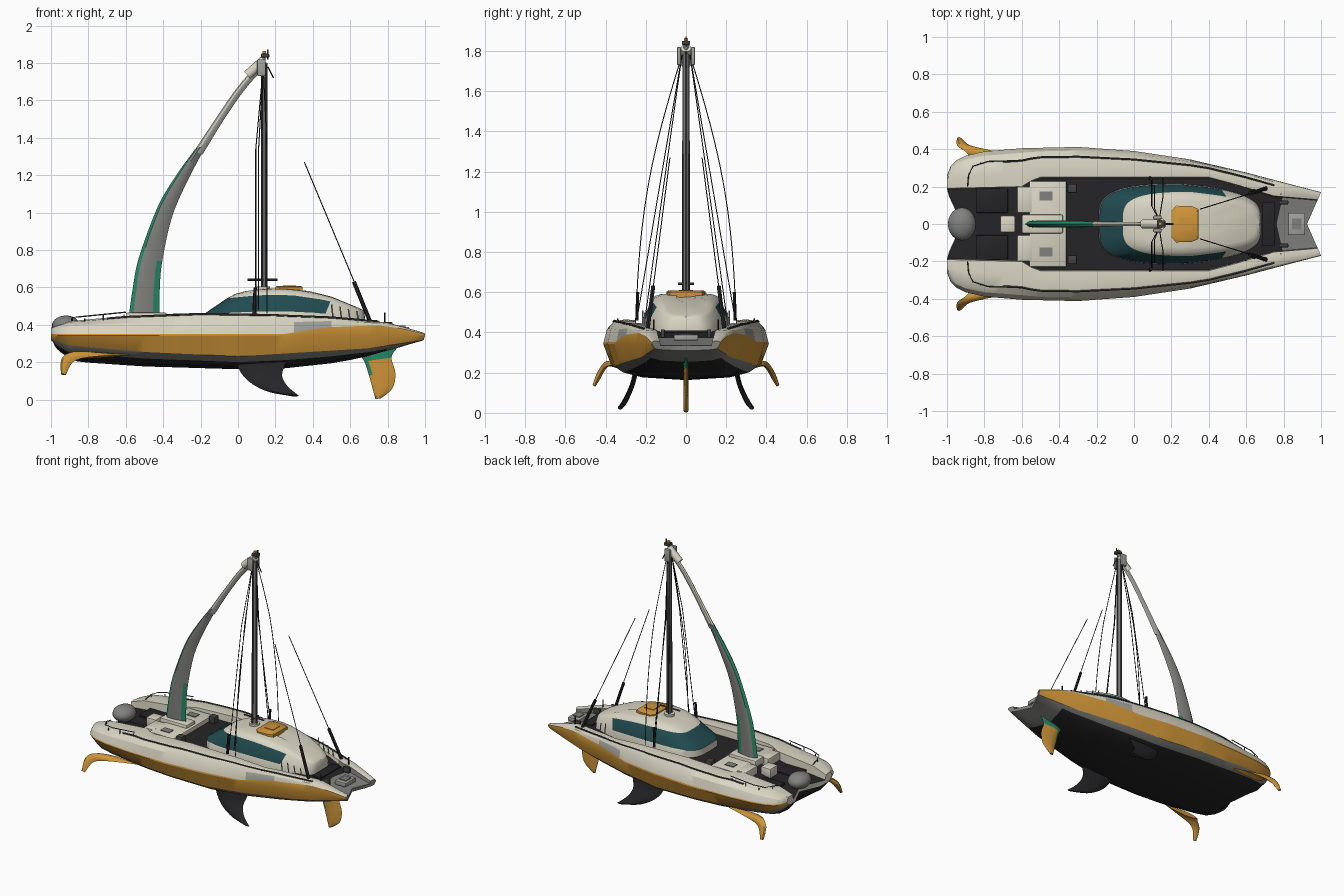
import bpy, bmesh, math
from mathutils import Vector

if "Cube" in bpy.data.objects:
    bpy.data.objects.remove(bpy.data.objects["Cube"])

MATS = {}
for n, c in {"cream": (.70, .67, .55), "orange": (.62, .30, .04), "black": (.018, .018, .02),
             "grey": (.22, .22, .21), "teal_glass": (.015, .07, .08), "green": (.02, .25, .14),
             "dark_grey": (.055, .055, .055), "light_grey": (.36, .36, .34)}.items():
    m = bpy.data.materials.new(n)
    m.diffuse_color = (*c, 1)
    m.use_nodes = True
    m.node_tree.nodes["Principled BSDF"].inputs["Base Color"].default_value = m.diffuse_color
    MATS[n] = m


def interp(keys, x):
    """Linear interpolation through (x, value) keys."""
    for (a, va), (b, vb) in zip(keys, keys[1:]):
        if x <= b:
            t = max(0, (x - a) / (b - a))
            return va + (vb - va) * t
    return keys[-1][1]


def finish(name, bm, mats, mirror=False, angle=35):
    bmesh.ops.recalc_face_normals(bm, faces=bm.faces)
    me = bpy.data.meshes.new(name)
    bm.to_mesh(me)
    bm.free()
    ob = bpy.data.objects.new(name, me)
    bpy.context.collection.objects.link(ob)
    for m in mats:
        me.materials.append(MATS[m])
    bpy.ops.object.select_all(action='DESELECT')
    ob.select_set(True)
    bpy.context.view_layer.objects.active = ob
    bpy.ops.object.shade_smooth_by_angle(angle=math.radians(angle))
    if mirror:
        ob.modifiers.new("mirror", 'MIRROR').use_axis = (False, True, False)
    return ob


def loft(bm, rings, pick, closed=True, caps=None):
    vs = [[bm.verts.new(p) for p in r] for r in rings]
    n = len(rings[0])
    for i in range(len(vs) - 1):
        for j in range(n if closed else n - 1):
            k = (j + 1) % n
            f = bm.faces.new((vs[i][j], vs[i][k], vs[i + 1][k], vs[i + 1][j]))
            f.material_index = pick(f.calc_center_median(), j)
    if caps:
        for r, m in zip((vs[0], vs[-1]), caps):
            if m is not None:
                bm.faces.new(r).material_index = m


def box(name, c, s, mat, bevel=.008, mirror=False):
    bm = bmesh.new()
    bmesh.ops.create_cube(bm, size=1)
    for v in bm.verts:
        v.co = Vector(a * b + d for a, b, d in zip(v.co, s, c))
    if bevel:
        bmesh.ops.bevel(bm, geom=bm.edges[:], offset=bevel, segments=2, affect='EDGES', profile=.5)
    return finish(name, bm, [mat], mirror)


def tube(name, pts, r, mat, mirror=False, sides=6):
    """Round tube through a list of points."""
    P = [Vector(p) for p in pts]
    bm = bmesh.new()
    rings = []
    for i, p in enumerate(P):
        d = (P[min(i + 1, len(P) - 1)] - P[max(i - 1, 0)]).normalized()
        u = d.cross(Vector((0, 1, 0)) if abs(d.y) < .8 else Vector((1, 0, 0))).normalized()
        w = d.cross(u)
        rings.append([p + r * (u * math.cos(a) + w * math.sin(a))
                      for a in (2 * math.pi * k / sides for k in range(sides))])
    loft(bm, rings, lambda c, j: 0, caps=(0, 0))
    return finish(name, bm, [mat], mirror, 50)


def foil(name, pairs, thick, mats, pick=lambda c, j: 0, mirror=False):
    """Lens-section blade lofted through (leading, trailing) point pairs, with smooth spans."""
    L = [[Vector(p) for p in side] for side in zip(*pairs)]
    n, fine = len(pairs), []
    for i in range(n - 1):
        for t in (0, .25, .5, .75):
            row = []
            for S in L:
                a, b, c, d = S[max(i - 1, 0)], S[i], S[i + 1], S[min(i + 2, n - 1)]
                row.append(.5 * (2 * b + (c - a) * t + (2 * a - 5 * b + 4 * c - d) * t * t
                                 + (3 * b - a - 3 * c + d) * t ** 3))
            fine.append(row)
    fine.append([S[-1] for S in L])
    rings = []
    for i, (a, b) in enumerate(fine):
        p, q = fine[max(i - 1, 0)], fine[min(i + 1, len(fine) - 1)]
        nrm = (b - a).cross(q[0] + q[1] - p[0] - p[1]).normalized()
        h = min(thick, (b - a).length * .3)
        sec = ((0, 0), (.14, .8), (.4, 1), (.78, .5), (1, 0), (.78, -.5), (.4, -1), (.14, -.8))
        rings.append([a.lerp(b, u) + nrm * h * v for u, v in sec])
    bm = bmesh.new()
    loft(bm, rings, pick, caps=(0, 0))
    return finish(name, bm, mats, mirror)


# Hull curves along the length
WID = [(-1, .26), (-.98, .31), (-.95, .34), (-.9, .365), (-.8, .388), (-.6, .405), (-.3, .412), (0, .39),
       (.3, .345), (.6, .275), (.8, .222), (1, .17)]
KEEL = [(-1, .31), (-.96, .25), (-.9, .205), (-.5, .178), (0, .163), (.25, .168), (.5, .195), (.7, .23), (.85, .265), (1, .31)]
LOW = [(-1, .325), (-.9, .29), (-.5, .255), (0, .232), (.3, .25), (.7, .275), (1, .32)]
TOPB = [(-1, .352), (.25, .352), (.4, .375), (.5, .388), (.75, .398), (.88, .38), (1, .35)]
SHEER = [(-1, .385), (-.9, .42), (-.6, .448), (-.2, .465), (.2, .458), (.5, .442), (.8, .413), (1, .358)]
WELL = [(-1, .19), (-.6, .2), (-.52, .25), (.4, .25), (.55, .21), (.75, .15), (1, .13)]
FLOOR = [(-1, .345), (-.7, .37), (-.5, .41), (.6, .41), (.78, .375), (1, .335)]


def section(x):
    w, zb, zl, zo, zt, yi, zf = (interp(k, x) for k in (WID, KEEL, LOW, TOPB, SHEER, WELL, FLOOR))
    zc = zb + (zl - zb) * .55
    pts = [(0, zb), (.55 * w, zb + (zc - zb) * .35), (.8 * w, zc), (.91 * w, zl), (w, min(.343, zo - .003)),
           (.995 * w, zo), (yi + (w - yi) * .88, zo + (zt - zo) * .6), (yi + (w - yi) * .68, zo + (zt - zo) * .92),
           (yi + (w - yi) * .35, zt), (yi, zt - .004), (yi - .004, zf), (0, zf)]
    out = []
    for y, z in pts:
        notch = max(0, 1 - y / .17)
        out.append((x - .075 * notch * max(0, (x - .6) / .4) + .08 * notch * max(0, (-.8 - x) / .2), y, z))
    return out


def hull_colour(c, j):
    if j == 0 or j == 1:
        return 3 if c.x > .78 else 2
    if j == 2:
        return 3
    if j in (3, 4):
        return 1
    if j == 5 and .28 < c.x < .5:
        return 4
    if j == 10:
        return 3 if c.x > .76 else 2
    if j == 9:
        return 3 if c.x > .7 else 0
    return 0


bm = bmesh.new()
xs = [-1, -.99, -.98, -.965, -.95, -.925, -.9, -.86] + [-.8 + .05 * i for i in range(37)]
loft(bm, [section(x) for x in xs], hull_colour, closed=False, caps=(0, 3))
finish("hull", bm, ["cream", "orange", "black", "grey", "light_grey"], mirror=True, angle=28)

# Cabin with wrap-around windows
ROOF = [(-.2, .545), (-.05, .57), (.1, .588), (.25, .592), (.38, .578), (.5, .548), (.62, .5), (.69, .475)]
bm = bmesh.new()
rings = []
for t, x0, x1, w in ((0, -.19, .68, .215), (.38, -.185, .68, .212), (.84, -.06, .675, .172),
                     (.95, -.015, .67, .155), (1, .04, .65, .125), (1.02, .15, .5, .05)):
    ring = []
    for k in range(48):
        a = 2 * math.pi * k / 48
        ca, sa = math.cos(a), math.sin(a)
        p = .5 if ca > 0 else .75
        x = (x0 + x1) / 2 + (x1 - x0) / 2 * math.copysign(abs(ca) ** p, ca)
        y = w * math.copysign(abs(sa) ** .5, sa) * (1 - .28 * max(0, (x - .3) / .4))
        ring.append((x, y, .4 + t * (interp(ROOF, x) - .4)))
    rings.append(ring)
loft(bm, rings, lambda c, j: int(.455 < c.z < .54 and .44 + .02 < c.z and c.x < .46
                                 and abs(c.y) < .2 and (j + 48) % 48 in range(5, 43)), caps=(None, 0))
for f in bm.faces:  # only the window row is glass
    zs = [(v.co.z - .4) / (interp(ROOF, v.co.x) - .4) for v in f.verts]
    f.material_index = int(len(zs) == 4 and min(zs) > .37 and max(zs) < .85 and f.calc_center_median().x < .46)
finish("cabin", bm, ["cream", "teal_glass"])

# Orange roof hatch
bm = bmesh.new()
hatch = [(.2, .07), (.225, .098), (.31, .095), (.345, .08), (.345, -.08), (.31, -.095), (.225, -.098), (.2, -.07)]
loft(bm, [[(.27 + (x - .27) * s, y * s, z) for x, y in hatch] for s, z in ((1, .575), (1, .602), (.9, .608))],
     lambda c, j: 0, caps=(0, 0))
finish("roof_hatch", bm, ["orange"])
box("hatch_handle", (.275, 0, .609), (.07, .07, .006), "orange", 0)

# Curved wing sail
sail = [((-.585, 0, .44), (-.42, 0, .44)), ((-.562, 0, .6), (-.418, 0, .6)), ((-.53, 0, .76), (-.405, 0, .74)),
        ((-.43, 0, 1.03), (-.355, 0, .97)), ((-.33, 0, 1.2), (-.275, 0, 1.16)), ((-.225, 0, 1.345), (-.17, 0, 1.36))]
foil("wing_sail", sail, .02, ["grey", "green"],
     lambda c, j: int(j in (0, 7) or (j in (3, 4) and c.z < .73)))
boom = [((-.235, 0, 1.33), (-.19, 0, 1.31)), ((-.115, 0, 1.51), (-.08, 0, 1.49)),
        ((0, 0, 1.675), (.03, 0, 1.65)), ((.11, 0, 1.8), (.135, 0, 1.77))]
foil("sail_upper_arm", boom, .018, ["light_grey", "cream"], lambda c, j: int(j in (0, 1, 6, 7)))
box("sail_foot", (-.49, 0, .44), (.22, .1, .05), "cream")

# Mast, masthead and fittings
tube("mast", [(.135, 0, .56), (.135, 0, 1.83)], .013, "grey", sides=10)
tube("mast_track", [(.128, .016, .58), (.128, .012, 1.8)], .006, "dark_grey", mirror=True)
tube("mast_back_track", [(.152, 0, .58), (.152, 0, 1.8)], .005, "dark_grey")
tube("mast_step", [(.135, 0, .575), (.135, 0, .605)], .035, "cream", sides=14)
tube("mast_spreader", [(.05, 0, .642), (.21, 0, .642)], .006, "dark_grey")
tube("mast_crosstree", [(.135, -.04, .642), (.135, .04, .642)], .006, "dark_grey")
box("masthead_cheek", (.125, .035, 1.775), (.045, .02, .09), "light_grey", .006, mirror=True)
tube("masthead_sleeve", [(.05, 0, 1.735), (.14, 0, 1.815)], .026, "cream", sides=10)
box("masthead_cap", (.145, 0, 1.84), (.045, .04, .02), "dark_grey", .004)
tube("masthead_aerial", [(.16, 0, 1.82), (.16, 0, 1.873)], .004, "dark_grey")
box("masthead_lamp", (.14, 0, 1.856), (.02, .02, .016), "orange", .003)
tube("masthead_strut", [(.16, 0, 1.78), (.19, 0, 1.72)], .004, "dark_grey")

# Rigging stays, bowed outwards
for name, x, y0, y1, bow in (("outer_shroud", .155, .02, .25, .055), ("mid_shroud", .095, .02, .245, 0),
                             ("inner_shroud", .11, .02, .205, 0)):
    top = 1.78
    pts = [(.135 + (x - .135) * min(1, t * 3), y0 + (y1 - y0) * t + bow * math.sin(math.pi * t), top - (top - .46) * t)
           for t in (i / 12 for i in range(13))]
    tube(name, pts, .0028, "black", mirror=True)
tube("shroud_tensioner", [(.085, .245, .46), (.092, .24, .6)], .009, "black", mirror=True)
tube("bow_whip", [(.355, .08, 1.27), (.63, .165, .61)], .0028, "black", mirror=True)
tube("bow_whip_holder", [(.62, .163, .63), (.705, .19, .42)], .011, "black", mirror=True)

# Daggerboards, rudder and stern foils
foil("daggerboard", [((-.01, .25, .21), (.26, .25, .21)), ((.015, .262, .145), (.237, .27, .145)),
                     ((.075, .285, .085), (.243, .29, .105)), ((.17, .308, .04), (.272, .312, .065)),
                     ((.3, .332, .018), (.325, .332, .022))], .012, ["black"], mirror=True)
foil("rudder", [((.635, 0, .26), (.85, 0, .275)), ((.675, 0, .205), (.82, 0, .225)), ((.7, 0, .13), (.842, 0, .14)),
                ((.722, 0, .05), (.825, 0, .06)), ((.735, 0, .003), (.765, 0, .008))], .013, ["orange", "green"],
     lambda c, j: int(c.z > .215 or (c.z > .13 and j in (0, 7))))
foil("stern_foil", [((-.86, .34, .235), (-.57, .345, .24)), ((-.905, .39, .25), (-.72, .385, .235)),
                    ((-.945, .42, .215), (-.87, .417, .21)), ((-.947, .457, .138), (-.92, .457, .133))],
     .014, ["orange"], mirror=True)

# Stern pod
bm = bmesh.new()
bmesh.ops.create_uvsphere(bm, u_segments=24, v_segments=14, radius=1)
for v in bm.verts:
    v.co = Vector((v.co.x * .075 - .92, v.co.y * .088, v.co.z * .055 + .395))
finish("stern_pod", bm, ["grey"])

# Cockpit furniture and deck gear
box("aft_deck", (-.46, 0, .425), (.2, .46, .035), "cream")
box("aft_console", (-.675, 0, .4), (.08, .09, .07), "cream")
box("aft_bench", (-.585, .13, .415), (.08, .14, .06), "cream", mirror=True)
box("aft_hatch_dark", (-.47, .15, .4445), (.07, .05, .006), "grey", 0, mirror=True)
box("aft_mat", (-.76, .125, .372), (.17, .13, .012), "black", .002, mirror=True)
box("cockpit_winch_base", (-.33, .19, .435), (.05, .05, .05), "dark_grey", mirror=True)
box("bow_locker", (.87, 0, .375), (.09, .12, .03), "light_grey", .005)
box("bow_locker_lid", (.87, 0, .392), (.05, .06, .008), "grey", 0)
box("bow_sole", (.72, 0, .405), (.07, .23, .012), "black", .002)
box("bow_cleat", (.8, .115, .395), (.05, .02, .04), "dark_grey", .004, mirror=True)
tube("bow_post", [(.785, .16, .39), (.785, .16, .465)], .004, "black", mirror=True)

# Dark trim along the shoulders
rail = []
for i in range(30):
    x = -.7 + i * .05
    w, yi, zo, zt = (interp(k, x) for k in (WID, WELL, TOPB, SHEER))
    rail.append((x, yi + (w - yi) * .68, zo + (zt - zo) * .92 + .002))
tube("shoulder_rail", rail, .006, "dark_grey", mirror=True)

# Stern guard rails and posts, small cabin-side posts
tube("stern_rail", [(-.89, .2, .425), (-.885, .26, .44), (-.86, .31, .442), (-.78, .335, .45), (-.6, .34, .468)],
     .0035, "dark_grey", mirror=True)
for i, (x, y) in enumerate(((-.885, .26), (-.82, .325), (-.72, .337), (-.61, .34))):
    tube("stern_rail_post_%d" % i, [(x, y, .39), (x, y, .455 - .02 * (x < -.8))], .0035, "dark_grey", mirror=True)
for i in range(4):
    x = .5 + i * .045
    tube("side_post_%d" % i, [(x + .01, .215 - i * .01, .42), (x, .215 - i * .01, .51 - i * .012)],
         .004, "light_grey", mirror=True)
